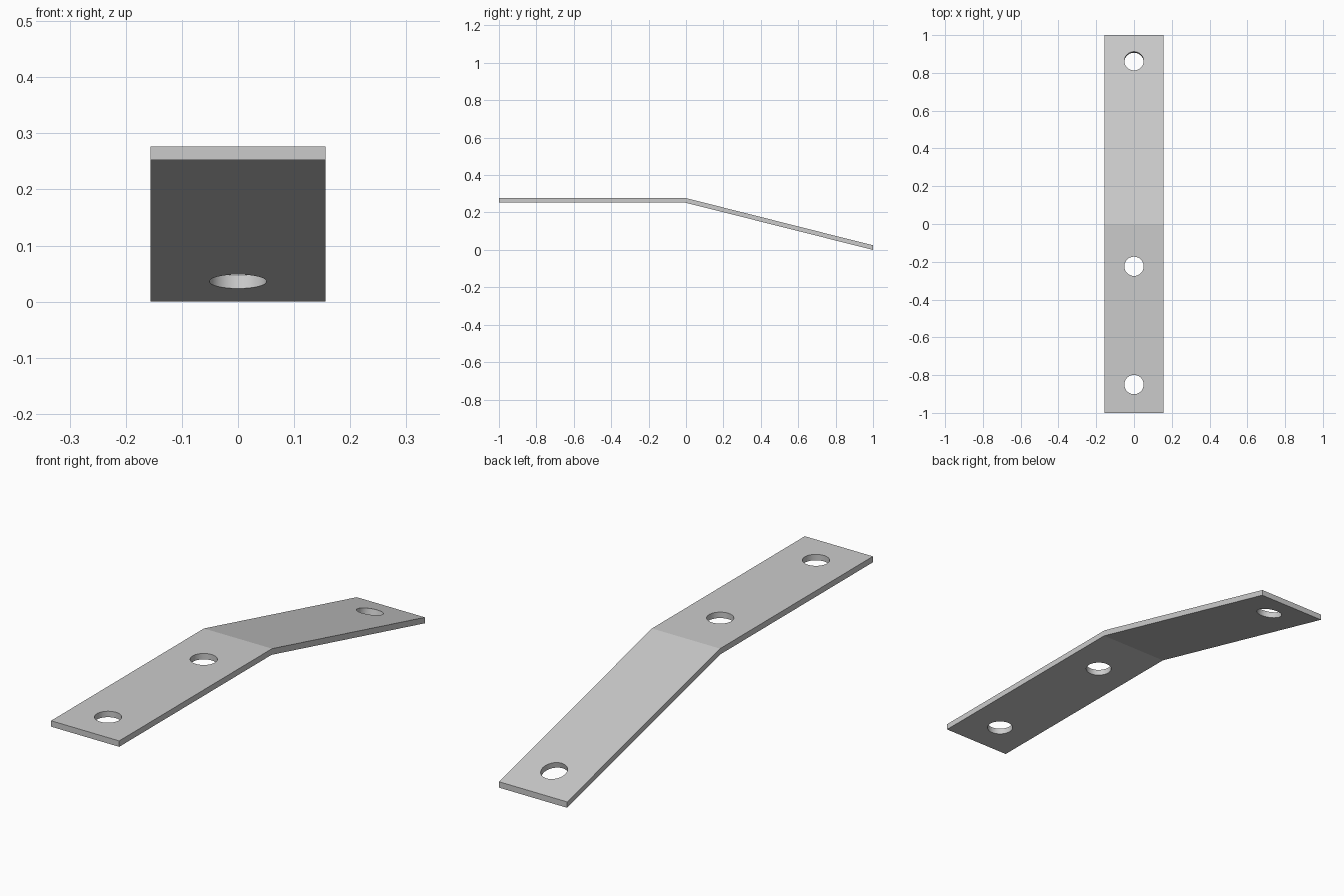
import bpy
import bmesh
from math import atan
from mathutils import Matrix, Vector

cube = bpy.data.objects.get("Cube")
if cube:
    bpy.data.objects.remove(cube, do_unlink=True)

HALF_WIDTH = 0.156
TOP = 0.277
THICK = 0.0245
SLOPE = TOP - THICK
HOLE_RADIUS = 0.051

steel = bpy.data.materials.new("light grey steel")
steel.use_nodes = True
steel.diffuse_color = (0.6, 0.6, 0.6, 1)
steel.node_tree.nodes["Principled BSDF"].inputs["Base Color"].default_value = (0.6, 0.6, 0.6, 1)


def make_object(name, bm):
    bmesh.ops.recalc_face_normals(bm, faces=bm.faces)
    mesh = bpy.data.meshes.new(name)
    bm.to_mesh(mesh)
    bm.free()
    mesh.materials.append(steel)
    obj = bpy.data.objects.new(name, mesh)
    bpy.context.collection.objects.link(obj)
    return obj


# Bent strip: side profile swept across the width
profile = [(-1, TOP), (0, TOP), (1, THICK), (1, 0),
           (-0.003, TOP - THICK), (-1, TOP - THICK)]
bm = bmesh.new()
face = bm.faces.new([bm.verts.new((-HALF_WIDTH, y, z)) for y, z in profile])
swept = bmesh.ops.extrude_face_region(bm, geom=[face])["geom"]
bmesh.ops.translate(bm, vec=(2 * HALF_WIDTH, 0, 0),
                    verts=[v for v in swept if isinstance(v, bmesh.types.BMVert)])
plate = make_object("bent_plate", bm)

# Bolt hole cutters, each square to its own leg of the plate
bm = bmesh.new()
for y in (-0.85, -0.224, 0.86):
    tilt = -atan(SLOPE) if y > 0 else 0
    z = TOP - THICK / 2 - SLOPE * max(y, 0)
    place = Matrix.Translation(Vector((0, y, z))) @ Matrix.Rotation(tilt, 4, 'X')
    bmesh.ops.create_cone(bm, cap_ends=True, segments=64, radius1=HOLE_RADIUS,
                          radius2=HOLE_RADIUS, depth=0.1, matrix=place)
cutter = make_object("hole_cutters", bm)
cutter.hide_render = True

cut = plate.modifiers.new("bolt holes", 'BOOLEAN')
cut.operation = 'DIFFERENCE'
cut.solver = 'EXACT'
cut.object = cutter

# Apply the cut, remove the helper, and smooth the hole walls only
bpy.ops.object.select_all(action='DESELECT')
bpy.context.view_layer.objects.active = plate
plate.select_set(True)
bpy.ops.object.modifier_apply(modifier=cut.name)
bpy.data.objects.remove(cutter, do_unlink=True)
bpy.ops.object.shade_smooth_by_angle(angle=0.17)
